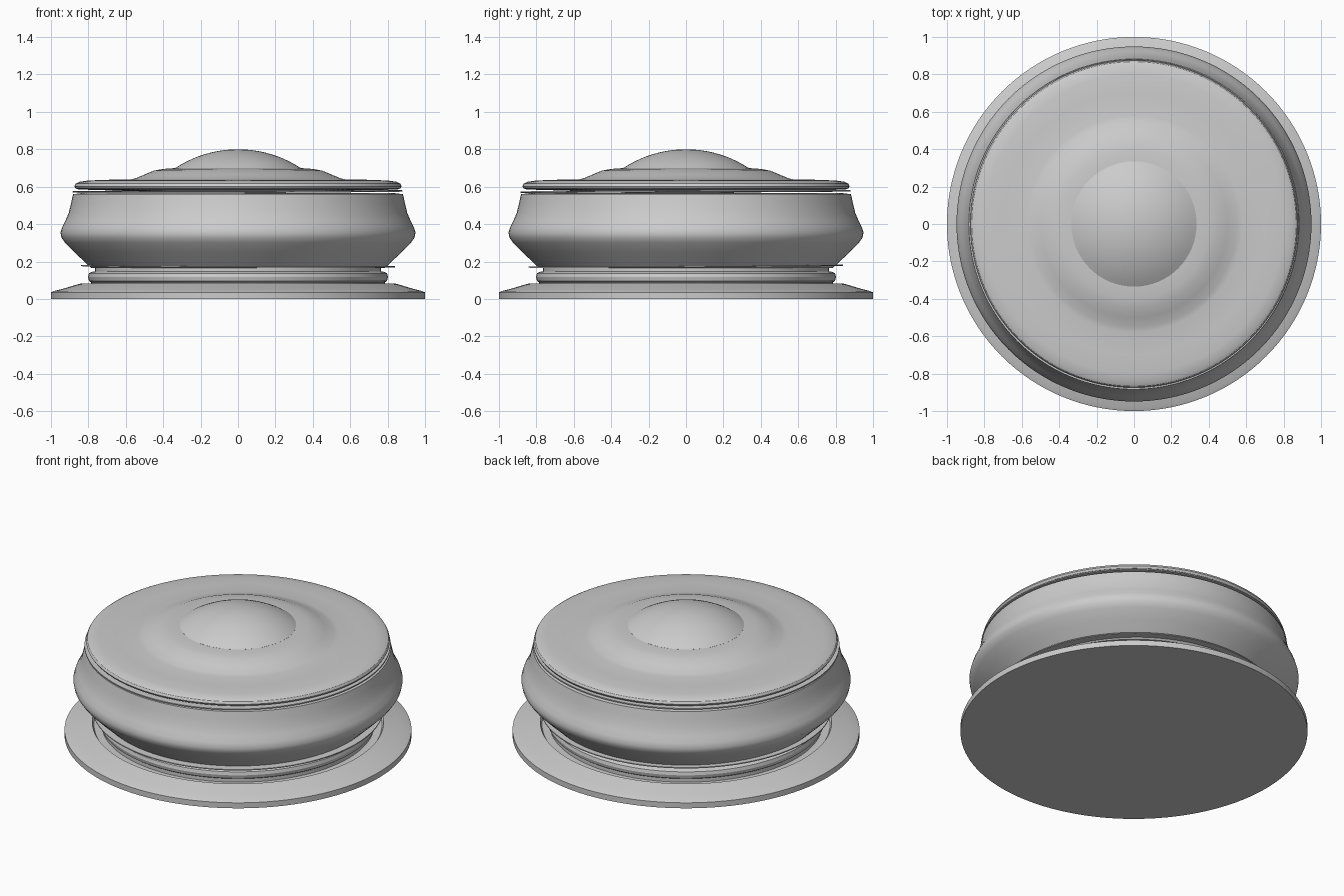
import bpy, bmesh, math

if "Cube" in bpy.data.objects:
    bpy.data.objects.remove(bpy.data.objects["Cube"])


def lathe(name, profile, sides=128, angle=25):
    """Spin a list of (radius, z) points around the z axis."""
    bm = bmesh.new()
    rings = []
    for r, z in profile:
        if r == 0:
            rings.append([bm.verts.new((0, 0, z))])
        else:
            rings.append([bm.verts.new((r * math.cos(2 * math.pi * i / sides),
                                        r * math.sin(2 * math.pi * i / sides), z))
                          for i in range(sides)])
    pairs = list(zip(rings, rings[1:]))
    if profile[0][0] and profile[-1][0]:
        pairs.append((rings[-1], rings[0]))
    for a, b in pairs:
        for i in range(sides):
            j = (i + 1) % sides
            loop = [a[i], a[j % len(a)]] if len(a) > 1 else [a[0]]
            loop += [b[j], b[i]] if len(b) > 1 else [b[0]]
            bm.faces.new(loop)
    bmesh.ops.recalc_face_normals(bm, faces=bm.faces)
    mesh = bpy.data.meshes.new(name)
    bm.to_mesh(mesh)
    bm.free()
    obj = bpy.data.objects.new(name, mesh)
    bpy.context.collection.objects.link(obj)
    bpy.ops.object.select_all(action='DESELECT')
    obj.select_set(True)
    bpy.context.view_layer.objects.active = obj
    bpy.ops.object.shade_smooth_by_angle(angle=math.radians(angle))
    return obj


# Wide foot with a gently sloping upper face and a shallow step
lathe("base_flange", [(0, 0), (1, 0), (1, 0.035), (0.985, 0.042), (0.93, 0.056),
                      (0.86, 0.077), (0.84, 0.082), (0.83, 0.066), (0.78, 0.066), (0, 0.066)])

# Rounded bead and the neck above it
lathe("base_bead", [(0, 0.06), (0.785, 0.06), (0.785, 0.088), (0.797, 0.096), (0.802, 0.117),
                    (0.797, 0.137), (0.78, 0.145), (0.765, 0.147), (0.765, 0.175), (0, 0.175)])

# Thin washers at the bottom and top of the body
lower = lathe("lower_washer", [(0.74, 0.172), (0.84, 0.172), (0.84, 0.178), (0.74, 0.178)])
lower.rotation_euler = (0.006, 0.004, 0)
upper = lathe("upper_washer", [(0.78, 0.571), (0.882, 0.571), (0.882, 0.578), (0.78, 0.578)])
upper.rotation_euler = (0.004, -0.003, 0)

# Bulging flexible body
lathe("bellows_body", [(0, 0.165), (0.785, 0.165), (0.815, 0.193), (0.875, 0.25), (0.925, 0.30),
                       (0.944, 0.328), (0.949, 0.355), (0.94, 0.385), (0.922, 0.42),
                       (0.905, 0.46), (0.893, 0.51), (0.882, 0.56), (0.84, 0.565), (0, 0.565)],
      angle=35)

# Lid plate with rolled rim and raised centre
lathe("top_plate", [(0, 0.56), (0.85, 0.585), (0.868, 0.59), (0.875, 0.602), (0.868, 0.616),
                    (0.85, 0.626), (0.80, 0.633), (0.70, 0.637), (0.58, 0.638), (0.55, 0.644),
                    (0.50, 0.665), (0.45, 0.686), (0.40, 0.695), (0.33, 0.70), (0, 0.70)])

# Shallow dome cap
R = (0.335 ** 2 + 0.10 ** 2) / 0.20
a = math.asin(0.335 / R)
lathe("centre_dome", [(0, 0.69), (0.335, 0.69)] +
      [(R * math.sin(a * (10 - i) / 10), 0.80 - R + R * math.cos(a * (10 - i) / 10))
       for i in range(10)] + [(0, 0.80)], sides=64)
